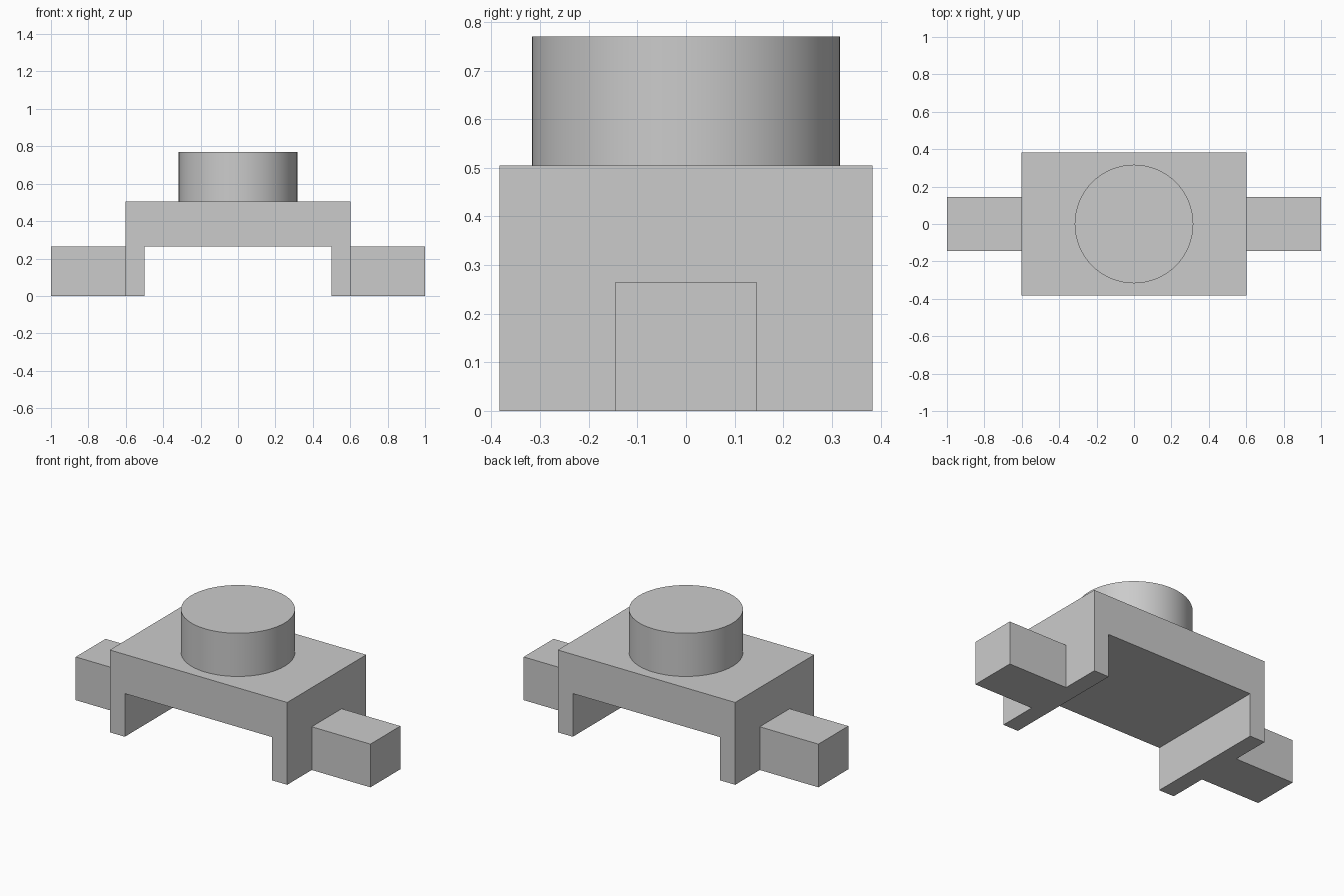
import bpy
import bmesh

cube = bpy.data.objects.get("Cube")
if cube:
    bpy.data.objects.remove(cube, do_unlink=True)

# Main dimensions
BODY_X, BODY_Y, BODY_TOP = 0.602, 0.383, 0.505
CHANNEL_X, CHANNEL_TOP = 0.5, 0.265
ARM_Y, ARM_END = 0.145, 1.0
BOSS_R, BOSS_TOP = 0.317, 0.77

grey = bpy.data.materials.new("plain grey")
grey.use_nodes = True
colour = (0.6, 0.6, 0.6, 1.0)
grey.diffuse_color = colour
grey.node_tree.nodes["Principled BSDF"].inputs["Base Color"].default_value = colour


def extrude_profile(name, points, half_depth):
    """Extrude an x-z outline along y, centred on y = 0."""
    bm = bmesh.new()
    face = bm.faces.new([bm.verts.new((x, -half_depth, z)) for x, z in points])
    result = bmesh.ops.extrude_face_region(bm, geom=[face])
    moved = [v for v in result["geom"] if isinstance(v, bmesh.types.BMVert)]
    bmesh.ops.translate(bm, verts=moved, vec=(0, 2 * half_depth, 0))
    bmesh.ops.recalc_face_normals(bm, faces=bm.faces)
    mesh = bpy.data.meshes.new(name)
    bm.to_mesh(mesh)
    bm.free()
    mesh.materials.append(grey)
    obj = bpy.data.objects.new(name, mesh)
    bpy.context.collection.objects.link(obj)
    return obj


# Bridge body with an open channel running front to back
half = [(BODY_X, BODY_TOP), (BODY_X, 0), (CHANNEL_X, 0), (CHANNEL_X, CHANNEL_TOP)]
extrude_profile("bridge_body", half + [(-x, z) for x, z in reversed(half)], BODY_Y)

# Side arms
for name, side in (("left_arm", 1), ("right_arm", -1)):
    extrude_profile(name, [(side * BODY_X, 0), (side * ARM_END, 0),
                           (side * ARM_END, CHANNEL_TOP), (side * BODY_X, CHANNEL_TOP)], ARM_Y)

# Round boss on top
bpy.ops.mesh.primitive_cylinder_add(vertices=64, radius=BOSS_R, depth=BOSS_TOP - BODY_TOP,
                                    location=(0, 0, (BOSS_TOP + BODY_TOP) / 2))
boss = bpy.context.object
boss.name = "round_boss"
boss.data.materials.append(grey)
bpy.ops.object.shade_smooth_by_angle()
